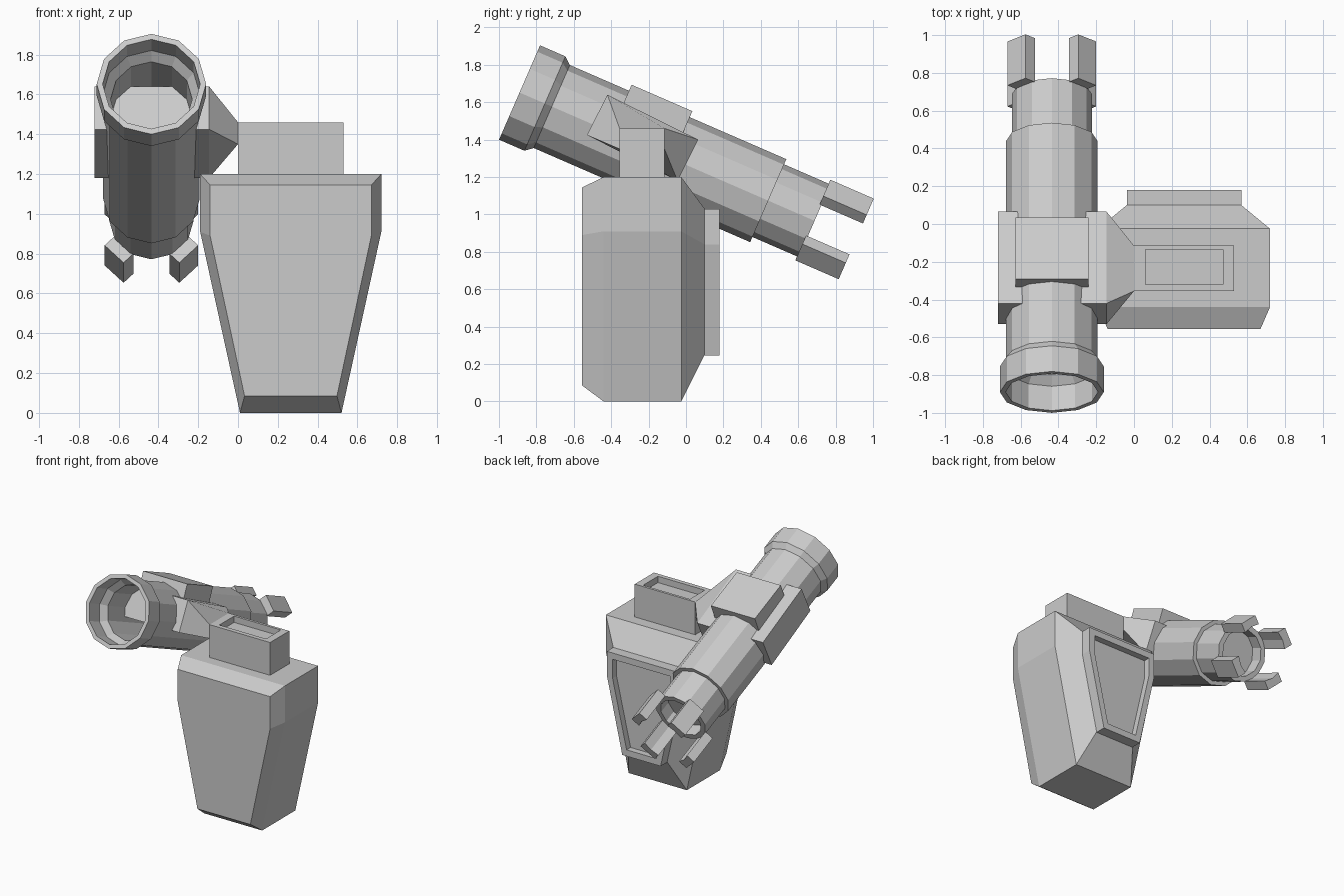
import bpy, bmesh, math
from mathutils import Vector

if "Cube" in bpy.data.objects:
    bpy.data.objects.remove(bpy.data.objects["Cube"])

TILT = math.radians(23.5)
CX = -0.435                                # barrel centre line
FRONT = Vector((CX, -0.89, 1.652))         # centre of the front rim
AXIS = Vector((0, math.cos(TILT), -math.sin(TILT)))
UP = Vector((0, math.sin(TILT), math.cos(TILT)))


def tube_pt(x, r, s):
    """Point in barrel space: x sideways, r up, s along the barrel."""
    return FRONT + Vector((x, 0, 0)) + UP * r + AXIS * s


def skin(name, loops, close=False):
    """Bridge equal-length point loops; cap both ends unless closed."""
    bm = bmesh.new()
    rings = [[bm.verts.new(p) for p in loop] for loop in loops]
    n = len(rings[0])
    pairs = list(zip(rings, rings[1:]))
    for a, b in pairs:
        for i in range(n):
            j = (i + 1) % n
            bm.faces.new((a[i], a[j], b[j], b[i]))
    bm.faces.new(rings[0])
    bm.faces.new(rings[-1])
    bmesh.ops.recalc_face_normals(bm, faces=bm.faces)
    mesh = bpy.data.meshes.new(name)
    bm.to_mesh(mesh)
    bm.free()
    obj = bpy.data.objects.new(name, mesh)
    bpy.context.collection.objects.link(obj)
    return obj


def shield(y, top, z_top, z_break, bottom, z_bot):
    """Tapered six-sided outline of the housing."""
    cx = 0.265
    half = [(top, z_top), (top, z_break), (bottom, z_bot)]
    pts = half + [(-x, z) for x, z in reversed(half)]
    return [(cx + x, y, z) for x, z in pts]


def rect(x0, x1, y0, y1, z):
    return [(x0, y0, z), (x1, y0, z), (x1, y1, z), (x0, y1, z)]


# Housing with chamfered front and back
skin("housing", [
    shield(-0.555, 0.405, 1.145, 0.89, 0.232, 0.085),
    shield(-0.44, 0.455, 1.2, 0.91, 0.255, 0),
    shield(-0.025, 0.455, 1.2, 0.91, 0.255, 0),
    shield(0.10, 0.303, 1.03, 0.84, 0.168, 0.25)])

# Raised back panel with recessed centre
skin("back_panel", [
    shield(0.09, 0.303, 1.03, 0.84, 0.168, 0.245),
    shield(0.18, 0.303, 1.03, 0.84, 0.168, 0.245),
    shield(0.18, 0.253, 0.98, 0.83, 0.13, 0.295),
    shield(0.13, 0.253, 0.98, 0.83, 0.13, 0.295)])

# Neck block with tray in its top
skin("neck_block", [
    rect(0, 0.53, -0.355, -0.115, 1.19),
    rect(0, 0.53, -0.355, -0.115, 1.46),
    rect(0.06, 0.47, -0.32, -0.135, 1.46),
    rect(0.06, 0.47, -0.32, -0.135, 1.41)])

# Hollow twelve-sided barrel: bore, hood, tube, narrow tail, tail recess
profile = [(0.9, 0.005), (0.9, 0.205), (0.19, 0.205), (0.14, 0.245), (0, 0.245),
           (0, 0.275), (0.148, 0.275), (0.188, 0.242), (1.45, 0.242),
           (1.45, 0.212), (1.72, 0.212), (1.72, 0.172), (1.62, 0.172),
           (1.62, 0.005)]
angles = [math.tau * i / 12 for i in range(12)]
skin("barrel", [[tube_pt(r * math.cos(a), r * math.sin(a), s) for a in angles]
                for s, r in profile])

# Four diagonal prongs at the tail
section = [(0.235, 0.14), (0.14, 0.235), (0.09, 0.185), (0.146, 0.146),
           (0.185, 0.09)]
for sx in (-1, 1):
    for sr in (-1, 1):
        skin("prong", [[tube_pt(sx * x, sr * r, s) for x, r in section]
                       for s in (1.71, 1.963)])

# Cross block through the barrel, narrowing into the neck block
side = [(-0.53, 1.425), (-0.42, 1.64), (0.065, 1.40), (-0.045, 1.18)]
end = [(-0.355, 1.35), (-0.355, 1.46), (-0.115, 1.46), (-0.115, 1.35)]
skin("cross_block", [[(x, y, z) for y, z in pts]
                     for x, pts in ((-0.72, side), (-0.145, side), (0.0, end))])

# Saddle plate on top of the barrel
skin("saddle_plate", [[tube_pt(x, r, s) for x, r in
                       ((-0.193, 0.15), (0.193, 0.15), (0.193, 0.277), (-0.193, 0.277))]
                      for s in (0.533, 0.887)])
